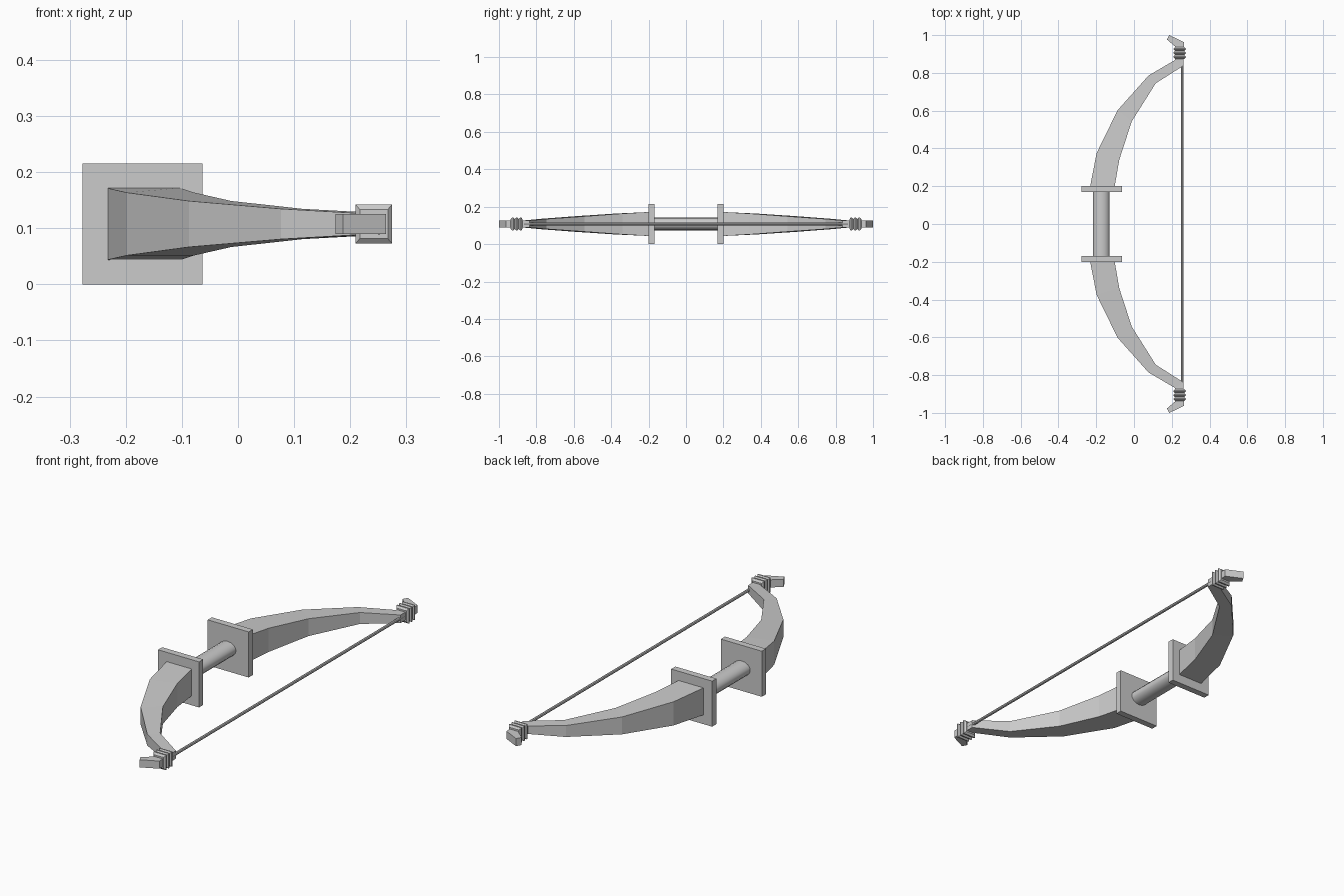
import bpy, bmesh, math

if "Cube" in bpy.data.objects:
    bpy.data.objects.remove(bpy.data.objects["Cube"])

ZC = 0.1075  # height of the bow's centre plane


def mesh_object(name, bm):
    bmesh.ops.recalc_face_normals(bm, faces=bm.faces[:])
    me = bpy.data.meshes.new(name)
    bm.to_mesh(me)
    bm.free()
    ob = bpy.data.objects.new(name, me)
    bpy.context.collection.objects.link(ob)
    return ob


def loft(name, sections):
    """Skin a chain of rectangular sections, each four corners, and cap the ends."""
    bm = bmesh.new()
    rings = [[bm.verts.new(c) for c in s] for s in sections]
    for a, b in zip(rings, rings[1:]):
        for i in range(4):
            j = (i + 1) % 4
            bm.faces.new((a[i], a[j], b[j], b[i]))
    bm.faces.new(rings[0])
    bm.faces.new(rings[-1])
    return mesh_object(name, bm)


def box(name, size, loc):
    bm = bmesh.new()
    bmesh.ops.create_cube(bm, size=1)
    for v in bm.verts:
        v.co = [v.co[k] * size[k] + loc[k] for k in range(3)]
    return mesh_object(name, bm)


def rod(name, rx, rz, x, length, sides):
    bpy.ops.mesh.primitive_cylinder_add(vertices=sides, radius=1, depth=length,
                                        location=(x, 0, ZC), rotation=(math.pi / 2, 0, 0))
    ob = bpy.context.object
    ob.name = name
    ob.scale = (rx, rz, 1)
    bpy.ops.object.shade_smooth_by_angle(angle=math.radians(40))
    return ob


def mirror_y(ob):
    m = ob.modifiers.new("Mirror", 'MIRROR')
    m.use_axis = (False, True, False)
    m.use_mirror_merge = False


# Limb and hooked tip: outer xy, inner xy, half height
stations = [
    ((-0.233, 0.195), (-0.103, 0.195), 0.064),
    ((-0.198, 0.375), (-0.078, 0.340), 0.056),
    ((-0.087, 0.602), (-0.012, 0.543), 0.041),
    ((0.077, 0.786), (0.115, 0.745), 0.027),
    ((0.217, 0.868), (0.262, 0.838), 0.019),
    ((0.217, 0.940), (0.264, 0.963), 0.018),
    ((0.174, 0.977), (0.187, 1.000), 0.018),
]
limb = loft("limb", [[(o[0], o[1], ZC - h), (i[0], i[1], ZC - h),
                      (i[0], i[1], ZC + h), (o[0], o[1], ZC + h)]
                     for o, i, h in stations])
mirror_y(limb)

# Ridged square binding at the string nock
profile = []
for k in range(3):
    y = 0.874 + k * 0.021
    profile += [(y, 0.0), (y + 0.0075, 1.0), (y + 0.0135, 1.0)]
profile.append((0.937, 0.0))
binding_sections = []
for y, t in profile:
    hx, hz = 0.025 + 0.0075 * t, 0.026 + 0.009 * t
    binding_sections.append([(0.242 + sx * hx, y, ZC + sz * hz)
                             for sx, sz in ((-1, -1), (1, -1), (1, 1), (-1, 1))])
mirror_y(loft("nock_binding", binding_sections))

# Square guard plates either side of the grip
mirror_y(box("guard_plate", (0.214, 0.031, 0.215), (-0.17, 0.185, ZC)))

# Grip and bowstring
rod("grip", 0.044, 0.034, -0.173, 0.36, 16)
rod("bowstring", 0.007, 0.007, 0.256, 1.75, 8)
